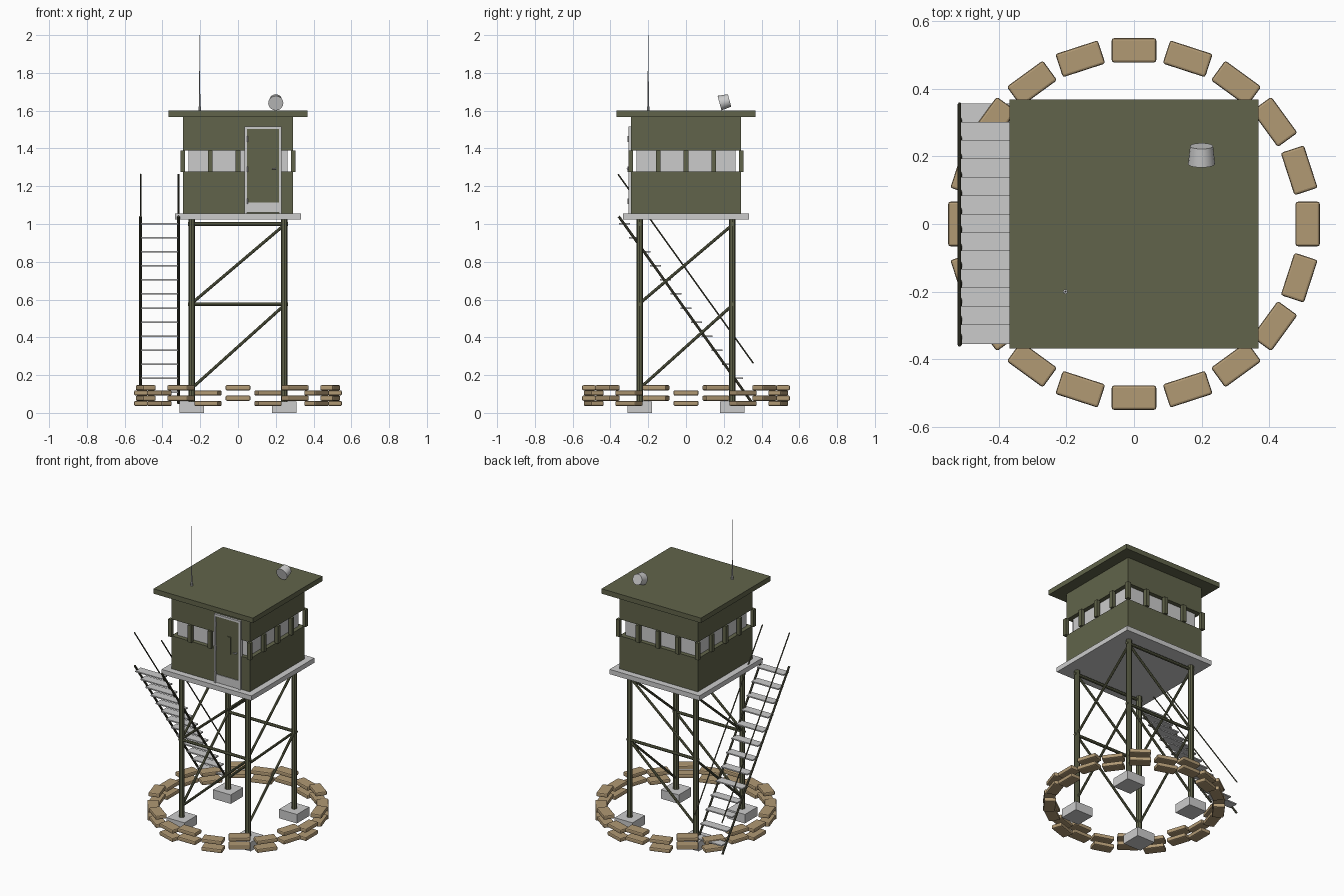
import bpy, math
from mathutils import Vector

if "Cube" in bpy.data.objects:
    bpy.data.objects.remove(bpy.data.objects["Cube"])


def material(name, rgb):
    m = bpy.data.materials.new(name)
    m.diffuse_color = (*rgb, 1)
    m.use_nodes = True
    m.node_tree.nodes["Principled BSDF"].inputs["Base Color"].default_value = m.diffuse_color
    return m


GREEN = material("olive_paint", (0.12, 0.127, 0.069))
DARK = material("dark_olive_steel", (0.08, 0.08, 0.05))
SAND = material("sandbag_cloth", (0.44, 0.32, 0.175))


def finish(name, mat):
    o = bpy.context.object
    o.name = name
    if mat:
        o.data.materials.append(mat)
    return o


def box(name, x, y, z, mat=None, rot=0, bevel=0):
    """Box from (min, max) extents on each axis; optional turn about z."""
    c = [(a + b) / 2 for a, b in (x, y, z)]
    s = [b - a for a, b in (x, y, z)]
    bpy.ops.mesh.primitive_cube_add(size=1, location=c, rotation=(0, 0, rot))
    o = finish(name, mat)
    for v in o.data.vertices:
        v.co = [v.co[i] * s[i] for i in range(3)]
    if bevel:
        b = o.modifiers.new("soft_edges", "BEVEL")
        b.width, b.segments = bevel, 2
    return o


def rod(name, a, b, r, mat=None, r2=None, sides=8):
    """Straight rod or cone between two points."""
    a, b = Vector(a), Vector(b)
    d = b - a
    bpy.ops.mesh.primitive_cone_add(
        vertices=sides, radius1=r, radius2=r if r2 is None else r2,
        depth=d.length, location=(a + b) / 2,
        rotation=d.to_track_quat("Z", "Y").to_euler())
    return finish(name, mat)


# legs and concrete footings
L = 0.245
for sx in (-1, 1):
    for sy in (-1, 1):
        x, y = sx * L, sy * L
        box("footing", (x - .066, x + .066), (y - .066, y + .066), (0, .06))
        rod("leg", (x, y, .05), (x, y, 1.03), .018, GREEN)

# horizontal and diagonal bracing
for s in (-L, L):
    for z in (.575, 1.0):
        rod("cross_beam", (-.265, s, z), (.265, s, z), .01, GREEN)
    for z0, z1 in ((.13, .57), (.58, .995)):
        rod("front_back_brace", (-L, s, z0), (L, s, z1), .008, GREEN)
        rod("side_brace", (s, -L, z0), (s, L, z1), .008, GREEN)

# platform, cabin walls, glass band and roof
def slab(name, h, z0, z1, mat=None):
    return box(name, (-h, h), (-h, h), (z0, z1), mat)


slab("platform", .333, 1.024, 1.056)
slab("lower_wall", .291, 1.056, 1.277, GREEN)
slab("window_glass", .263, 1.277, 1.388)
slab("upper_wall", .291, 1.388, 1.568, GREEN)
slab("roof", .368, 1.567, 1.6, GREEN)

# window posts: five per side, sharing corners
W, P = .293, .0125
for i in range(5):
    for j in range(5):
        if i in (0, 4) or j in (0, 4):
            x, y = -W + i * W / 2, -W + j * W / 2
            box("window_post", (x - P, x + P), (y - P, y + P), (1.275, 1.39), GREEN)

# door with frame, kick plate, hinges and knob
box("door", (.046, .22), (-.299, -.28), (1.06, 1.505), GREEN)
box("door_frame_left", (.034, .048), (-.305, -.28), (1.056, 1.517))
box("door_frame_right", (.217, .231), (-.305, -.28), (1.056, 1.517))
box("door_frame_top", (.034, .231), (-.305, -.28), (1.503, 1.517))
box("kick_plate", (.046, .22), (-.303, -.29), (1.06, 1.115))
for z in (1.12, 1.29, 1.45):
    rod("hinge", (.048, -.305, z - .015), (.048, -.305, z + .015), .004)
rod("knob_stem", (.197, -.295, 1.293), (.197, -.31, 1.293), .005)
rod("knob_lever", (.2, -.31, 1.293), (.18, -.31, 1.293), .004)

# stair: stringers, handrails and treads
for x in (-.516, -.315):
    rod("stringer", (x, .352, .05), (x, -.356, 1.04), .007, DARK)
    rod("handrail", (x, .357, .262), (x, -.36, 1.264), .004, DARK)
for i in range(13):
    y, z = .328 - i * .0545, .108 + i * .0745
    box("tread", (-.514, -.317), (y - .029, y + .029), (z - .004, z + .004))

# sandbag ring: four staggered layers of ten bags
for layer in range(4):
    z = .05 + layer * .0277
    for k in range(10):
        a = math.radians(-90 + 36 * k + (0 if layer % 2 else 18))
        x, y = .514 * math.cos(a), .514 * math.sin(a)
        box("sandbag", (x - .036, x + .036), (y - .066, y + .066),
            (z - .0135, z + .0135), SAND, rot=a, bevel=.007)

# antenna
rod("antenna_base", (-.203, -.2, 1.6), (-.203, -.2, 1.622), .007)
rod("antenna_mast", (-.203, -.2, 1.62), (-.203, -.2, 1.81), .0035, r2=.0025)
rod("antenna_tip", (-.203, -.2, 1.81), (-.203, -.2, 2.0), .002, r2=.001)

# searchlight tilted down toward the front
axis = Vector((0, math.cos(math.radians(15)), math.sin(math.radians(15)))) * .0275
centre = Vector((.2, .204, 1.647))
rod("searchlight", centre - axis, centre + axis, .04, r2=.034, sides=20)
bpy.ops.object.shade_smooth_by_angle()
